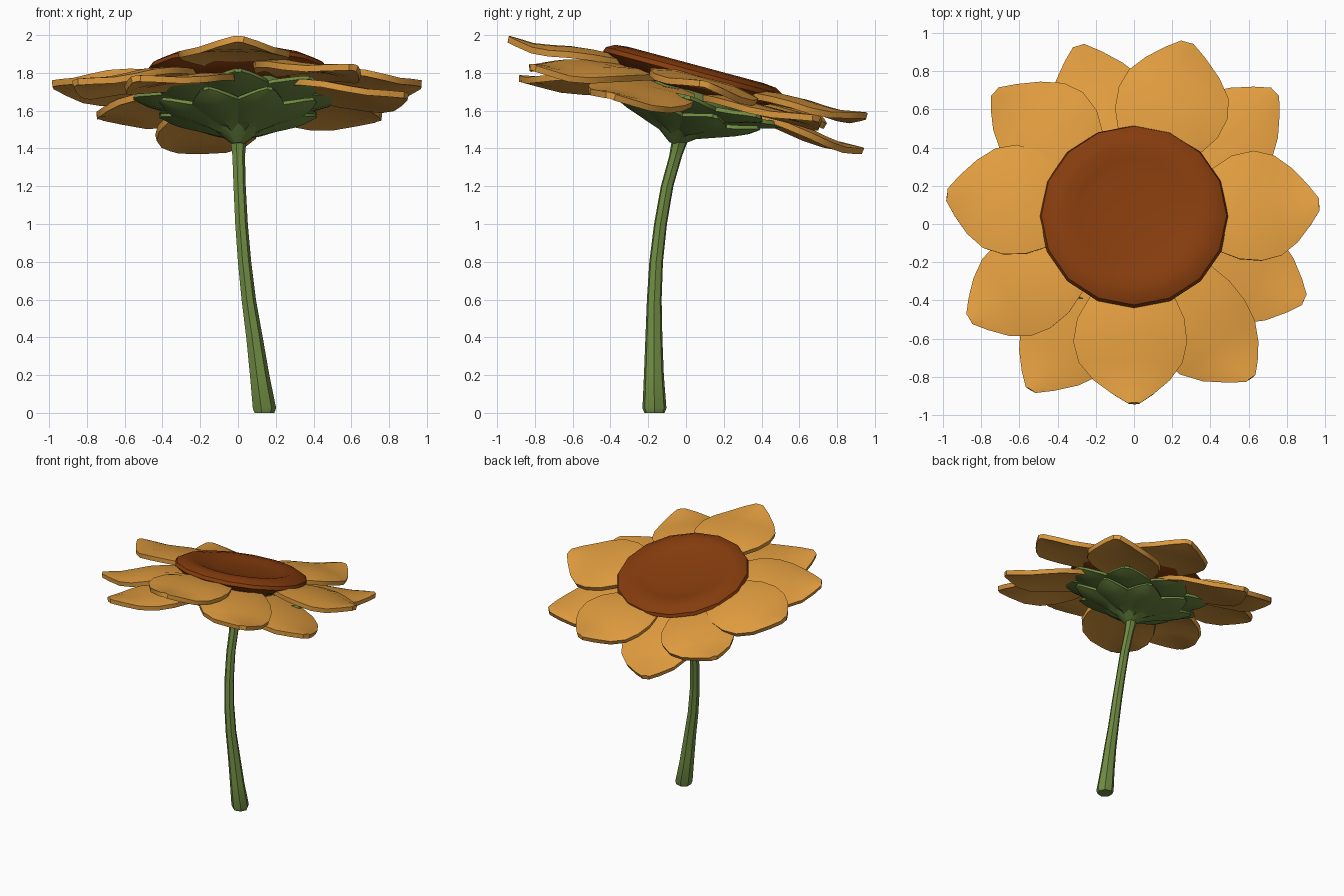
import bpy, bmesh, math
from mathutils import Matrix, Vector

cube = bpy.data.objects.get("Cube")
if cube:
    bpy.data.objects.remove(cube, do_unlink=True)


def material(name, rgb):
    m = bpy.data.materials.new(name)
    m.use_nodes = True
    m.diffuse_color = (*rgb, 1)
    m.node_tree.nodes["Principled BSDF"].inputs["Base Color"].default_value = (*rgb, 1)
    return m


GOLD = material("golden_yellow", (0.75, 0.335, 0.05))
BROWN = material("seed_brown", (0.235, 0.045, 0.004))
GREEN = material("leaf_green", (0.16, 0.26, 0.055))

# The flower head has its own tilted frame
HEAD = Matrix.Translation((0, 0.05, 1.83)) @ Matrix.Rotation(math.radians(-15), 4, 'X')


def finish(name, bm, mat, matrix=Matrix(), thickness=0, angle=35):
    bmesh.ops.recalc_face_normals(bm, faces=bm.faces)
    mesh = bpy.data.meshes.new(name)
    bm.to_mesh(mesh)
    bm.free()
    ob = bpy.data.objects.new(name, mesh)
    bpy.context.collection.objects.link(ob)
    ob.matrix_world = matrix
    mesh.materials.append(mat)
    bpy.ops.object.select_all(action='DESELECT')
    ob.select_set(True)
    bpy.context.view_layer.objects.active = ob
    if thickness:
        mod = ob.modifiers.new("thickness", 'SOLIDIFY')
        mod.thickness = thickness
        mod.offset = 0
        bpy.ops.object.modifier_apply(modifier=mod.name)
    bpy.ops.object.shade_smooth_by_angle(angle=math.radians(angle))


def skin(rings):
    """Bridge closed rings of points, capping both ends."""
    bm = bmesh.new()
    loops = [[bm.verts.new(p) for p in ring] for ring in rings]
    n = len(loops[0])
    for a, b in zip(loops, loops[1:]):
        for i in range(n):
            j = (i + 1) % n
            bm.faces.new((a[i], a[j], b[j], b[i]))
    bm.faces.new(loops[0])
    bm.faces.new(loops[-1])
    return bm


def circle(r, z, n, x=0, y=0):
    return [(x + r * math.cos(i * math.tau / n), y + r * math.sin(i * math.tau / n), z)
            for i in range(n)]


# Blade outline: (fraction of length, fraction of half width)
OUTLINE = [(0, .5), (.15, .74), (.32, .94), (.5, 1), (.66, .91), (.8, .67), (.92, .36), (1, .1)]


def blade(name, mat, tip, base, half_width, bulge, droop, curl, thickness, lean=0):
    """Leaf-shaped blade from a (radius, z) base to a tip in the head frame."""
    angle, reach = math.atan2(tip.y, tip.x), math.hypot(tip.x, tip.y)
    turn = Matrix.Rotation(angle, 3, 'Z')
    bm = bmesh.new()
    rows = []
    for t, w in OUTLINE:
        row = []
        for v in (-1, -.55, 0, .55, 1):
            z = base[1] + (tip.z - base[1]) * t + bulge * math.sin(math.pi * t)
            z += curl * max(0, t - 0.75) - curl * 0.25 * t
            z -= droop * w * v * v
            if v == 0:                       # central crease fading towards the tip
                z -= 0.02 * (1 - t)
            r = base[0] + (reach - base[0]) * t
            side = half_width * w * v + lean * math.sin(math.pi * t)
            row.append(bm.verts.new(turn @ Vector((r, side, z))))
        rows.append(row)
    for a, b in zip(rows, rows[1:]):
        for i in range(4):
            bm.faces.new((a[i], a[i + 1], b[i + 1], b[i]))
    finish(name, bm, mat, HEAD, thickness)


# Petals: tip position and sideways lean
UPPER = [(.28, .95, 1.575, -.02), (.97, .1, 1.74, .02), (.61, -.81, 1.83, -.05),
         (0, -.94, 1.98, -.02), (-.86, -.5, 1.75, 0), (-.98, .15, 1.74, -.02),
         (-.73, .69, 1.57, -.05)]
LOWER = [(-.29, .93, 1.39, -.02), (.74, .69, 1.56, 0), (.89, -.4, 1.68, 0),
         (-.54, -.87, 1.77, .03)]
to_head = HEAD.inverted()
for i, (x, y, z, lean) in enumerate(UPPER):
    drop = .03 * (i in (2, 4, 6))            # every other one tucks under its neighbours
    blade(f"upper_petal_{i + 1}", GOLD, to_head @ Vector((x, y, z)), (.33, -.055 - drop),
          .295 - drop, .045, .04, .25, .034, lean)
for i, (x, y, z, lean) in enumerate(LOWER):
    blade(f"lower_petal_{i + 1}", GOLD, to_head @ Vector((x, y, z)), (.25, -.13),
          .27, .03, .035, .2, .034, lean)

# Seed disc with a rounded rim and a shallow dish
disc = [(.3, -.14), (.43, -.09), (.495, -.045), (.485, -.02), (.44, .005), (.37, .012),
        (.31, -.003), (.21, -.022)]
finish("seed_disc", skin([circle(r, z, 16) for r, z in disc]), BROWN, HEAD, angle=25)

# Green cup under the petals
cup = [(.03, -.42), (.11, -.36), (.22, -.27), (.33, -.18), (.34, -.11)]
finish("calyx_cup", skin([circle(r, z, 12) for r, z in cup]), GREEN, HEAD)

# Two rings of sepals
for ring, reach, z, base, width, shift in (("upper", .55, -.165, (.16, -.24), .17, 0),
                                           ("lower", .44, -.225, (.08, -.345), .14, .5)):
    for k in range(8):
        a = (k + shift) * math.tau / 8
        tip = Vector((reach * math.cos(a), reach * math.sin(a), z))
        blade(f"{ring}_sepal_{k + 1}", GREEN, tip, base, width, 0, -.025, .1, .022)

# Curved stem: x, y, z, radius
STEM = [(.137, -.167, 0, .055), (.137, -.167, .025, .065), (.112, -.17, .2, .054),
        (.085, -.17, .4, .046), (.055, -.168, .6, .04), (.033, -.158, .8, .037),
        (.017, -.135, 1, .035), (.007, -.1, 1.2, .034), (.002, -.055, 1.36, .035),
        (0, -.03, 1.45, .045), (0, -.02, 1.52, .08)]
finish("stem", skin([circle(r, z, 7, x, y) for x, y, z, r in STEM]), GREEN, angle=40)
